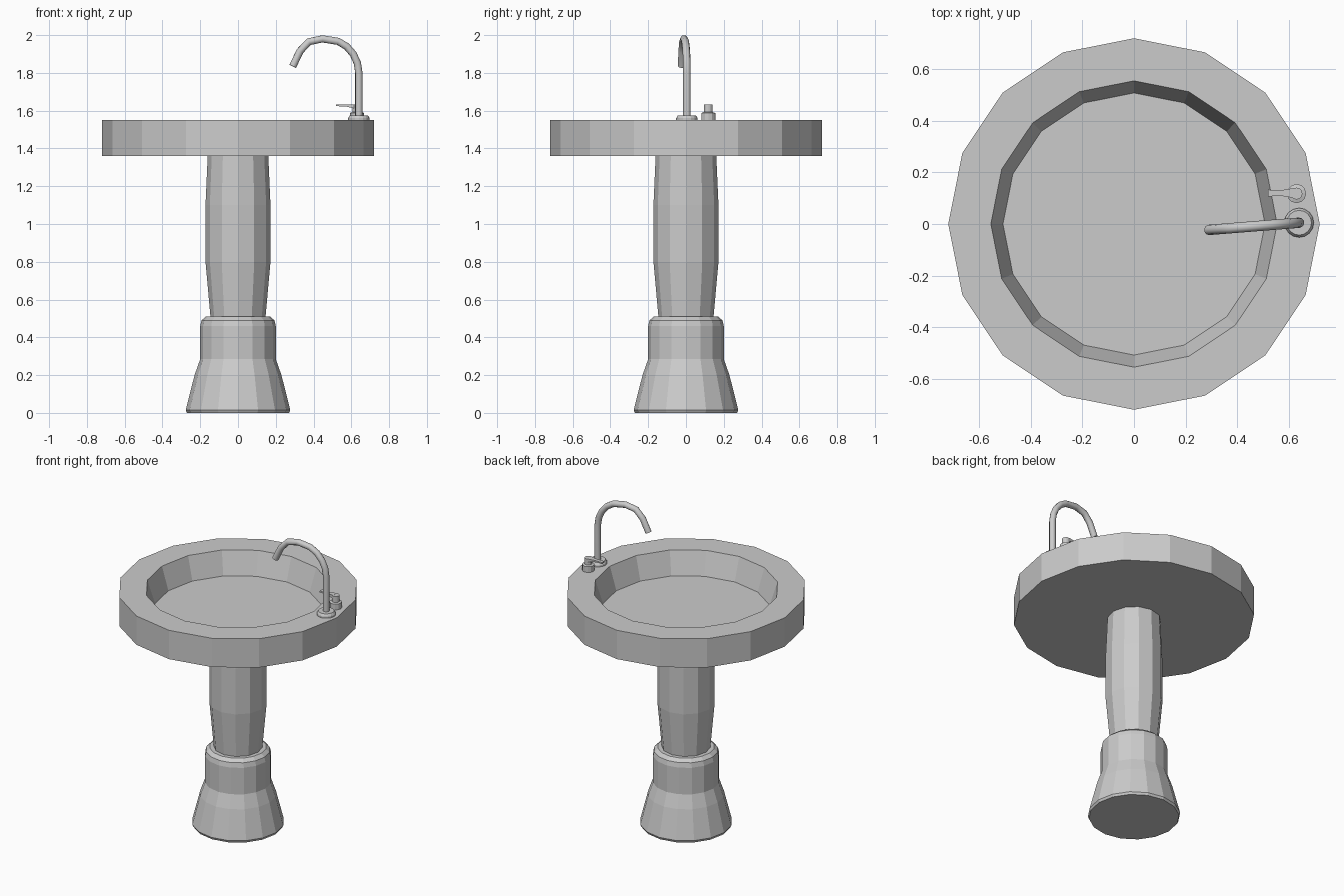
import bpy, bmesh, math
from mathutils import Vector

cube = bpy.data.objects.get("Cube")
if cube:
    bpy.data.objects.remove(cube)


def material(name, value):
    m = bpy.data.materials.new(name)
    m.use_nodes = True
    m.diffuse_color = (value, value, value, 1)
    m.node_tree.nodes["Principled BSDF"].inputs["Base Color"].default_value = (value, value, value, 1)
    return m


stone = material("grey_stone", 0.6)


def finish(name, bm, mat):
    bmesh.ops.recalc_face_normals(bm, faces=bm.faces)
    mesh = bpy.data.meshes.new(name)
    bm.to_mesh(mesh)
    bm.free()
    mesh.materials.append(mat)
    obj = bpy.data.objects.new(name, mesh)
    bpy.context.collection.objects.link(obj)
    return obj


def skin(bm, rings):
    """Bridge successive vertex rings and cap both ends."""
    loops = [[bm.verts.new(p) for p in ring] for ring in rings]
    n = len(loops[0])
    for a, b in zip(loops, loops[1:]):
        for i in range(n):
            j = (i + 1) % n
            bm.faces.new((a[i], a[j], b[j], b[i]))
    bm.faces.new(loops[0])
    bm.faces.new(loops[-1])


def lathe(name, profile, sides, mat, centre=(0, 0)):
    """Turn (radius, height) pairs around a vertical axis."""
    bm = bmesh.new()
    angles = [2 * math.pi * i / sides for i in range(sides)]
    skin(bm, [[(centre[0] + r * math.cos(a), centre[1] + r * math.sin(a), z) for a in angles]
              for r, z in profile])
    return finish(name, bm, mat)


# Pedestal and bowl
lathe("pedestal_foot", [(0.27, 0), (0.277, 0.015), (0.23, 0.2), (0.2, 0.285), (0.2, 0.46),
                        (0.193, 0.49), (0.17, 0.51)], 16, stone)
lathe("pedestal_column", [(0.145, 0.5), (0.172, 0.8), (0.172, 1.1), (0.16, 1.37)], 12, stone)
lathe("basin", [(0.72, 1.36), (0.72, 1.55), (0.555, 1.55), (0.508, 1.4)], 16, stone)

# Tap flange and handle
lathe("tap_flange", [(0.057, 1.545), (0.057, 1.56), (0.048, 1.575)], 16, stone, (0.64, 0.005))
lathe("handle_base", [(0.037, 1.545), (0.037, 1.588), (0.023, 1.592), (0.023, 1.632)],
      12, stone, (0.63, 0.118))
bm = bmesh.new()
skin(bm, [[(x, 0.12 + y, z) for y, z in ((-w, low), (w, low), (w, 1.633), (-w, 1.633))]
          for x, w, low in ((0.52, 0.013, 1.624), (0.57, 0.011, 1.622), (0.625, 0.02, 1.61))])
finish("handle_lever", bm, stone)

# Curved spout: round sections swept along a slightly turned arch
path = [(0.64, 1.55), (0.64, 1.8), (0.632, 1.852), (0.61, 1.9), (0.575, 1.94), (0.53, 1.967),
        (0.447, 1.98), (0.375, 1.965), (0.328, 1.915), (0.29, 1.835)]
points = [Vector((x, 0.005 + (x - 0.64) * 0.08, z)) for x, z in path]
side = Vector((0.08, -1, 0)).normalized()
rings = []
for i, p in enumerate(points):
    along = (points[min(i + 1, len(points) - 1)] - points[max(i - 1, 0)]).normalized()
    if i < 2:
        along = Vector((0, 0, 1))
    across = along.cross(side).normalized()
    rings.append([p + 0.02 * (math.cos(a) * side + math.sin(a) * across)
                  for a in (math.pi * k / 5 for k in range(10))])
bm = bmesh.new()
skin(bm, rings)
spout = finish("tap_spout", bm, stone)
for poly in spout.data.polygons:
    poly.use_smooth = len(poly.vertices) == 4
